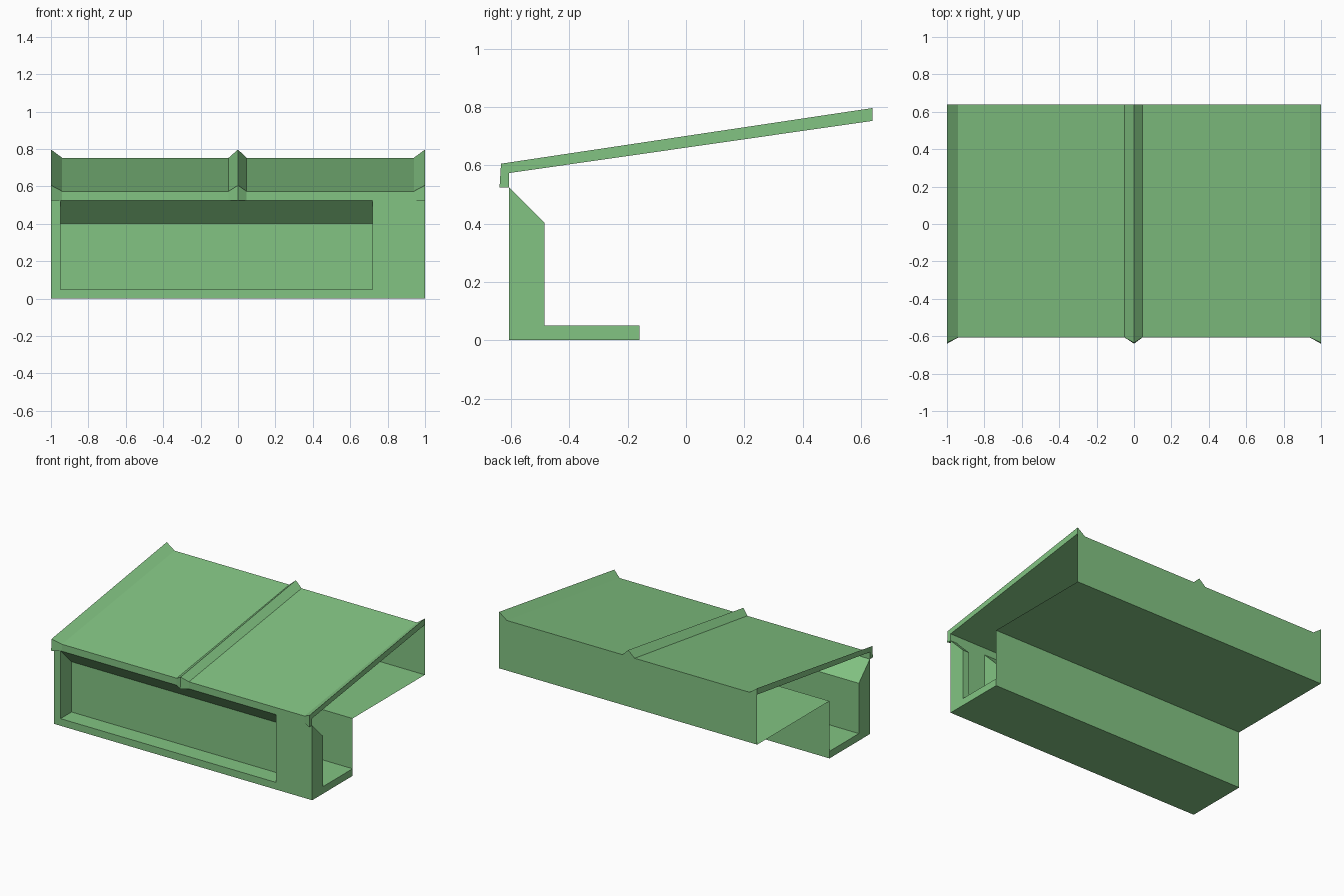
import bpy
import bmesh

cube = bpy.data.objects.get("Cube")
if cube:
    bpy.data.objects.remove(cube, do_unlink=True)

# One flat green for the whole model
green = bpy.data.materials.new("leaf_green")
green.use_nodes = True
COLOUR = (0.225, 0.55, 0.225, 1)
green.diffuse_color = COLOUR
green.node_tree.nodes["Principled BSDF"].inputs["Base Color"].default_value = COLOUR


def finish(name, bm, solid):
    if solid:
        bmesh.ops.recalc_face_normals(bm, faces=bm.faces)
    mesh = bpy.data.meshes.new(name)
    bm.to_mesh(mesh)
    bm.free()
    mesh.materials.append(green)
    obj = bpy.data.objects.new(name, mesh)
    bpy.context.collection.objects.link(obj)


def loft(name, sections, closed=False):
    """Join matching rows of points; closed rows make a capped solid."""
    bm = bmesh.new()
    rows = [[bm.verts.new(p) for p in row] for row in sections]
    count = len(rows[0])
    for a, b in zip(rows, rows[1:]):
        for i in range(count if closed else count - 1):
            j = (i + 1) % count
            bm.faces.new((a[i], a[j], b[j], b[i]))
    if closed:
        bm.faces.new(rows[0])
        bm.faces.new(rows[-1][::-1])
    finish(name, bm, closed)


def sweep(name, profile, x0, x1, closed=False):
    """Extend a (y, z) profile along x."""
    loft(name, [[(x, y, z) for y, z in profile] for x in (x0, x1)], closed)


FRONT, INNER, STEP, BACK = -0.607, -0.485, -0.16, 0.64
FLOOR, SHELF, LIP = 0.05, 0.402, 0.525
RECESS_L, RECESS_R = -0.95, 0.72

# Base slab
sweep("base_slab", [(FRONT, 0), (STEP, 0), (STEP, FLOOR), (FRONT, FLOOR)], -1, 1, True)

# Stepped rear shell: lower wall, shelf and upper wall
sweep("rear_shell", [(STEP, FLOOR), (STEP, SHELF), (BACK, SHELF), (BACK, 0.753)], 1, -1)

# End plates of the front wall
plate = [(FRONT, FLOOR), (INNER, FLOOR), (INNER, SHELF), (FRONT, LIP)]
for side, x in (("right", -1), ("left", 0.95)):
    sweep(side + "_end_plate", plate, x, x + 0.05, True)

# Front panel beside the recess
sweep("front_panel", [(FRONT, FLOOR), (FRONT, LIP)], 0.95, RECESS_R)

# Recess: back panel with sloping top, and its side
sweep("recess_panel", plate[1:], RECESS_R, RECESS_L)
bm = bmesh.new()
bm.faces.new([bm.verts.new((RECESS_R, y, z)) for y, z in plate])
finish("recess_side", bm, False)

# Sloping roof sheet with a folded front lip
base = [(BACK, 0.753), (FRONT, 0.574), (FRONT, LIP)]
peak = [(BACK, 0.797), (-0.635, 0.606), (-0.64, LIP)]
sweep("roof_sheet", base, -1, 1)

# Raised seams, running down the roof and over the lip
for name, x0, top, x1 in (("right_seam", -1, -1, -0.94),
                          ("middle_seam", -0.05, 0, 0.045),
                          ("left_seam", 0.94, 1, 1)):
    sections = []
    for (by, bz), (py, pz) in zip(base, peak):
        sections.append([(x0, by, bz), (top, py, pz), (x1, by, bz)])
    loft(name, sections, True)
